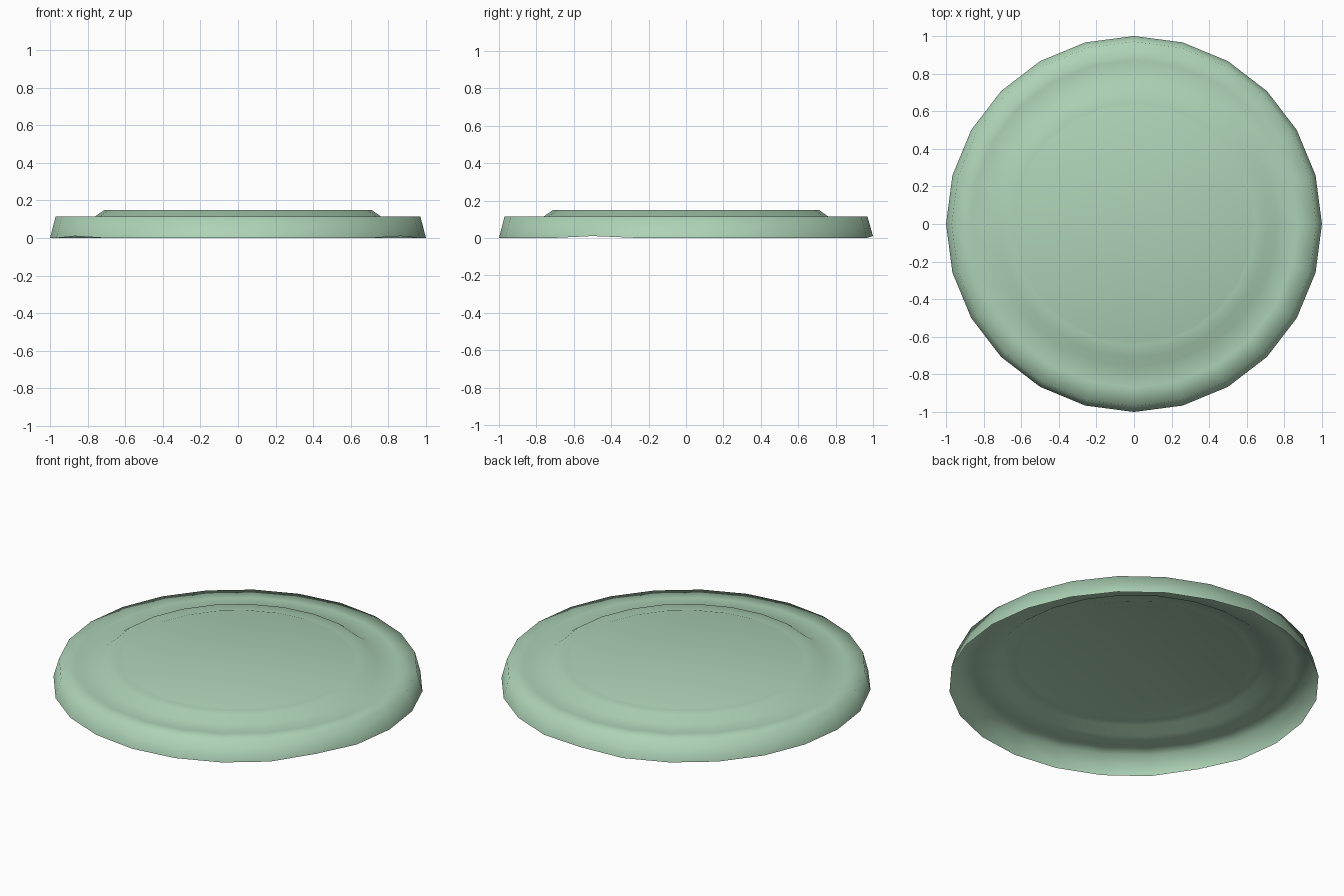
import bpy
import bmesh
from math import cos, sin, tau

cube = bpy.data.objects.get("Cube")
if cube:
    bpy.data.objects.remove(cube, do_unlink=True)

SIDES = 24
# Radius and height, from the open skirt edge up and in to the centre panel
PROFILE = [(1.0, 0.0), (0.97, 0.115), (0.87, 0.113), (0.76, 0.115),
           (0.71, 0.15), (0.645, 0.145), (0.63, 0.15)]

# Pale green enamel
green = bpy.data.materials.new("pale_green")
green.use_nodes = True
colour = (0.42, 0.65, 0.47, 1.0)
green.diffuse_color = colour
green.node_tree.nodes["Principled BSDF"].inputs["Base Color"].default_value = colour

# Thin pressed shell, open underneath
bm = bmesh.new()
rings = []
for radius, height in PROFILE:
    rings.append([bm.verts.new((radius * cos(tau * i / SIDES),
                                radius * sin(tau * i / SIDES), height))
                  for i in range(SIDES)])
for lower, upper in zip(rings, rings[1:]):
    for i in range(SIDES):
        j = (i + 1) % SIDES
        bm.faces.new((lower[i], lower[j], upper[j], upper[i]))
bm.faces.new(rings[-1])

# Three lug positions slightly lift the skirt edge
for i in range(SIDES // 4, SIDES, SIDES // 3):
    rings[0][i].co.z += 0.01

for face in bm.faces:
    face.smooth = True
mesh = bpy.data.meshes.new("jar_lid")
bm.to_mesh(mesh)
bm.free()
mesh.materials.append(green)
lid = bpy.data.objects.new("jar_lid", mesh)
bpy.context.collection.objects.link(lid)
